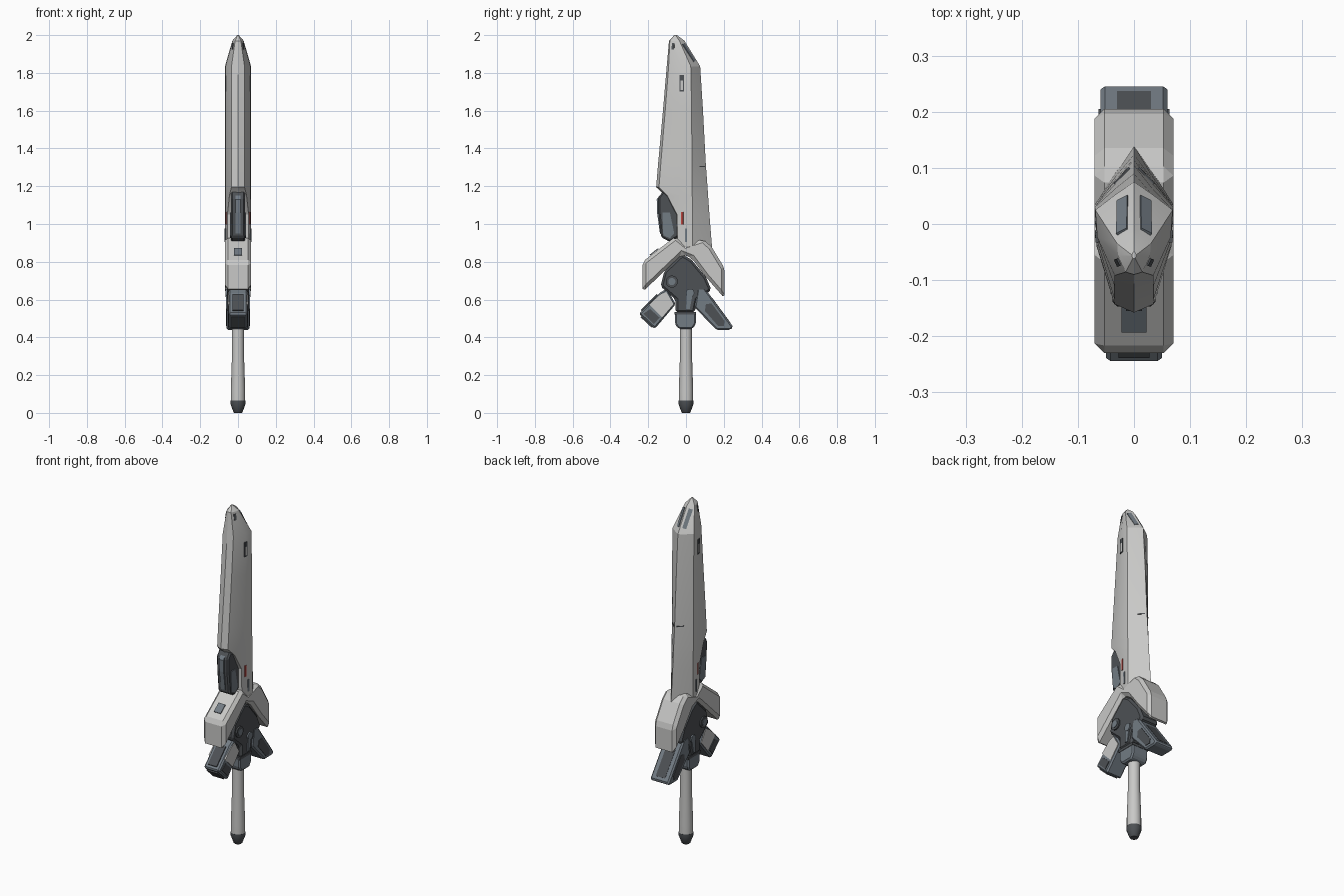
import bpy, bmesh, math
from mathutils import Vector, Matrix
from mathutils.bvhtree import BVHTree

cube = bpy.data.objects.get("Cube")
if cube:
    bpy.data.objects.remove(cube, do_unlink=True)


def material(name, rgb):
    m = bpy.data.materials.new(name)
    m.use_nodes = True
    m.diffuse_color = (*rgb, 1)
    m.node_tree.nodes["Principled BSDF"].inputs["Base Color"].default_value = (*rgb, 1)
    return m


LIGHT = material("light grey", (0.58, 0.58, 0.57))
SLATE = material("slate grey", (0.17, 0.20, 0.23))
DARK = material("dark grey", (0.075, 0.082, 0.09))
RED = material("red", (0.5, 0.06, 0.05))


def finish(name, bm, mat, bevel=0, smooth=0):
    bmesh.ops.recalc_face_normals(bm, faces=bm.faces)
    mesh = bpy.data.meshes.new(name)
    bm.to_mesh(mesh)
    bm.free()
    mesh.materials.append(mat)
    ob = bpy.data.objects.new(name, mesh)
    bpy.context.collection.objects.link(ob)
    if bevel:
        mod = ob.modifiers.new("chamfer", 'BEVEL')
        mod.width = bevel
        mod.segments = 1
        mod.limit_method = 'ANGLE'
    if smooth:
        bpy.ops.object.select_all(action='DESELECT')
        ob.select_set(True)
        bpy.context.view_layer.objects.active = ob
        bpy.ops.object.shade_smooth_by_angle(angle=math.radians(smooth))
    return ob


def prism(name, outline, x0, x1, mat, bevel=0):
    """Side outline (y, z) extruded from x0 to x1."""
    bm = bmesh.new()
    face = bm.faces.new([bm.verts.new((x0, y, z)) for y, z in outline])
    ext = bmesh.ops.extrude_face_region(bm, geom=[face])
    moved = [v for v in ext["geom"] if isinstance(v, bmesh.types.BMVert)]
    bmesh.ops.translate(bm, verts=moved, vec=(x1 - x0, 0, 0))
    return finish(name, bm, mat, bevel)


def side_pair(name, outline, x, depth, mat):
    """The same thin piece on both sides."""
    for side, s in (("left", 1), ("right", -1)):
        prism(f"{side}_{name}", outline, s * (x - 0.004), s * (x + depth), mat)


def rod_x(name, y, z, radius, half, mat):
    bm = bmesh.new()
    place = Matrix.Translation((0, y, z)) @ Matrix.Rotation(math.pi / 2, 4, 'Y')
    bmesh.ops.create_cone(bm, cap_ends=True, segments=20, radius1=radius,
                          radius2=radius, depth=2 * half, matrix=place)
    return finish(name, bm, mat, smooth=30)


def lathe(name, profile, mat, sides=20):
    bm = bmesh.new()
    verts = [bm.verts.new((r, 0, z)) for r, z in profile]
    edges = [bm.edges.new(p) for p in zip(verts, verts[1:])]
    bmesh.ops.spin(bm, geom=verts + edges, axis=(0, 0, 1), cent=(0, 0, 0),
                   steps=sides, angle=math.tau)
    bmesh.ops.remove_doubles(bm, verts=bm.verts, dist=0.0005)
    return finish(name, bm, mat, smooth=35)


# Blade: levels of (height, front, back, ridge, half width, front bluntness)
levels = [
    (0.85, -0.05, 0.14, 0.035, 0.07, 0.8),
    (1.05, -0.055, 0.124, 0.035, 0.07, 0.8),
    (1.15, -0.11, 0.117, 0.033, 0.07, 0.65),
    (1.195, -0.158, 0.114, 0.032, 0.07, 0.5),
    (1.315, -0.148, 0.105, 0.031, 0.07, 0.5),
    (1.6, -0.122, 0.09, 0.03, 0.07, 0.5),
    (1.835, -0.102, 0.075, 0.025, 0.069, 0.5),
    (1.97, -0.09, -0.008, -0.035, 0.03, 0.5),
    (2.0, -0.062, -0.048, -0.055, 0.004, 0.5),
]
bm = bmesh.new()
rings = []
for z, front, back, ridge, w, blunt in levels:
    depth = ridge - front
    half = [(0.45 * w, back - 0.42 * (back - ridge)), (w, ridge),
            (0.95 * w, ridge - 0.38 * depth), (blunt * w, front + 0.08 * depth)]
    loop = [(0, back)] + half + [(0, front)] + [(-x, y) for x, y in reversed(half)]
    rings.append([bm.verts.new((x, y, z)) for x, y in loop])
for low, high in zip(rings, rings[1:]):
    for i in range(len(low)):
        j = (i + 1) % len(low)
        bm.faces.new((low[i], low[j], high[j], high[i]))
bm.faces.new(rings[0])
bm.faces.new(rings[-1])
bmesh.ops.recalc_face_normals(bm, faces=bm.faces)
blade_surface = BVHTree.FromBMesh(bm)
finish("blade", bm, LIGHT, smooth=24)


def blade_plate(name, y, z, width, height, mat, start=None, up=(0, 0, 1)):
    """Thin plates lying on the blade, mirrored to both sides."""
    origin = Vector(start or (1, y, z))
    target = Vector((0, y, z))
    hit, normal, _, _ = blade_surface.ray_cast(origin, (target - origin).normalized())
    along = (Vector(up) - normal * normal.dot(Vector(up))).normalized()
    across = along.cross(normal)
    frame = Matrix((across, along, normal)).transposed().to_4x4()
    for side, s in (("left", 1), ("right", -1)):
        b = bmesh.new()
        bmesh.ops.create_cube(b, size=1)
        bmesh.ops.scale(b, verts=b.verts, vec=(width, height, 0.006))
        bmesh.ops.transform(b, verts=b.verts, matrix=Matrix.Translation(hit) @ frame)
        bmesh.ops.scale(b, verts=b.verts, vec=(s, 1, 1))
        finish(f"{side}_{name}", b, mat)


blade_plate("upper_slot", -0.022, 1.745, 0.022, 0.085, DARK)
blade_plate("upper_slot_cover", -0.022, 1.735, 0.012, 0.05, LIGHT, (1.002, -0.022, 1.735))
blade_plate("red_marker", -0.02, 1.03, 0.012, 0.065, RED)
blade_plate("lower_slot", 0.0, 0.94, 0.012, 0.07, SLATE)
blade_plate("seam", 0.085, 1.305, 0.04, 0.005, DARK, up=(0, 0, 1))
blade_plate("tip_slot", -0.068, 1.94, 0.014, 0.035, DARK)
# Long tip windows on the slanted rear facets
blade_plate("tip_window", 0.0, 1.89, 0.022, 0.11, SLATE, (0.2, 0.15, 2.06), (0, -0.55, 0.83))

# Guard wings, swept down to front and back
prism("guard_wings", [(-0.23, 0.64), (-0.23, 0.80), (-0.055, 0.935), (0.0, 0.89),
                      (0.09, 0.92), (0.135, 0.88), (0.205, 0.765), (0.205, 0.605),
                      (0.105, 0.72), (0.03, 0.82), (-0.02, 0.84), (-0.115, 0.75)],
      -0.07, 0.07, LIGHT, 0.017)
prism("front_slope_patch", [(-0.19, 0.833), (-0.145, 0.868), (-0.148, 0.872), (-0.193, 0.837)],
      -0.022, 0.022, SLATE)

# Dark block set into the notch at the front of the blade
prism("notch_block", [(-0.12, 1.175), (-0.147, 1.14), (-0.145, 1.06), (-0.132, 0.93),
                      (-0.085, 0.905), (-0.03, 0.94), (-0.03, 1.1)],
      -0.038, 0.038, DARK, 0.008)
side_pair("notch_panel", [(-0.125, 1.06), (-0.085, 1.06), (-0.062, 0.95), (-0.085, 0.925),
                          (-0.12, 0.94)], 0.038, 0.004, SLATE)
prism("notch_bar", [(-0.14, 1.15), (-0.155, 1.13), (-0.153, 1.06), (-0.138, 0.95), (-0.12, 0.95)],
      -0.014, 0.014, SLATE)

# Hub with pivots
prism("hub", [(-0.02, 0.84), (0.03, 0.81), (0.105, 0.72), (0.135, 0.65), (0.06, 0.60),
              (0.045, 0.53), (-0.055, 0.53), (-0.055, 0.60), (-0.135, 0.67), (-0.115, 0.75)],
      -0.058, 0.058, DARK, 0.012)
rod_x("front_pivot", -0.075, 0.695, 0.032, 0.066, DARK)
rod_x("front_pivot_cap", -0.075, 0.695, 0.019, 0.069, SLATE)
rod_x("lower_pivot", 0.022, 0.635, 0.022, 0.066, SLATE)
side_pair("hub_lever", [(0.005, 0.64), (0.04, 0.65), (0.02, 0.55), (0.0, 0.55)],
          0.058, 0.005, SLATE)

# Front arm with side sockets and a slit on its upper face
prism("front_arm", [(-0.14, 0.635), (-0.10, 0.66), (-0.055, 0.575), (-0.165, 0.445), (-0.25, 0.525)],
      -0.05, 0.05, SLATE, 0.008)
side_pair("front_arm_cover", [(-0.14, 0.625), (-0.105, 0.64), (-0.065, 0.575),
                              (-0.125, 0.505), (-0.195, 0.575)], 0.05, 0.004, LIGHT)
side_pair("front_arm_socket", [(-0.225, 0.525), (-0.19, 0.55), (-0.14, 0.505), (-0.17, 0.47)],
          0.05, 0.004, DARK)
prism("front_arm_slit", [(-0.235, 0.54), (-0.15, 0.625), (-0.154, 0.63), (-0.239, 0.545)],
      -0.028, 0.028, DARK)
prism("front_arm_end", [(-0.235, 0.511), (-0.175, 0.455), (-0.18, 0.45), (-0.24, 0.506)],
      -0.035, 0.035, DARK)

# Rear arm, longer and slimmer
prism("rear_arm", [(0.06, 0.66), (0.10, 0.66), (0.25, 0.455), (0.235, 0.44), (0.16, 0.44), (0.045, 0.56)],
      -0.06, 0.06, SLATE, 0.008)
side_pair("rear_arm_socket", [(0.105, 0.575), (0.135, 0.58), (0.205, 0.485), (0.20, 0.46), (0.17, 0.46),
                              (0.10, 0.54)], 0.06, 0.003, DARK)
prism("rear_arm_slot", [(0.137, 0.612), (0.237, 0.475), (0.233, 0.472), (0.133, 0.609)],
      -0.03, 0.03, DARK)

# Collar, grip and pommel
prism("collar", [(-0.058, 0.535), (0.052, 0.535), (0.052, 0.47), (0.035, 0.445), (-0.04, 0.445),
                 (-0.058, 0.47)], -0.052, 0.052, SLATE, 0.008)
prism("collar_band", [(-0.06, 0.535), (0.054, 0.535), (0.054, 0.52), (-0.06, 0.52)],
      -0.054, 0.054, DARK)
lathe("grip", [(0, 0.46), (0.032, 0.46), (0.032, 0.30), (0.038, 0.12), (0.038, 0.062), (0, 0.062)], LIGHT)
lathe("pommel", [(0, 0.066), (0.039, 0.066), (0.039, 0.045), (0.024, 0.004), (0.02, 0), (0, 0)], DARK)
